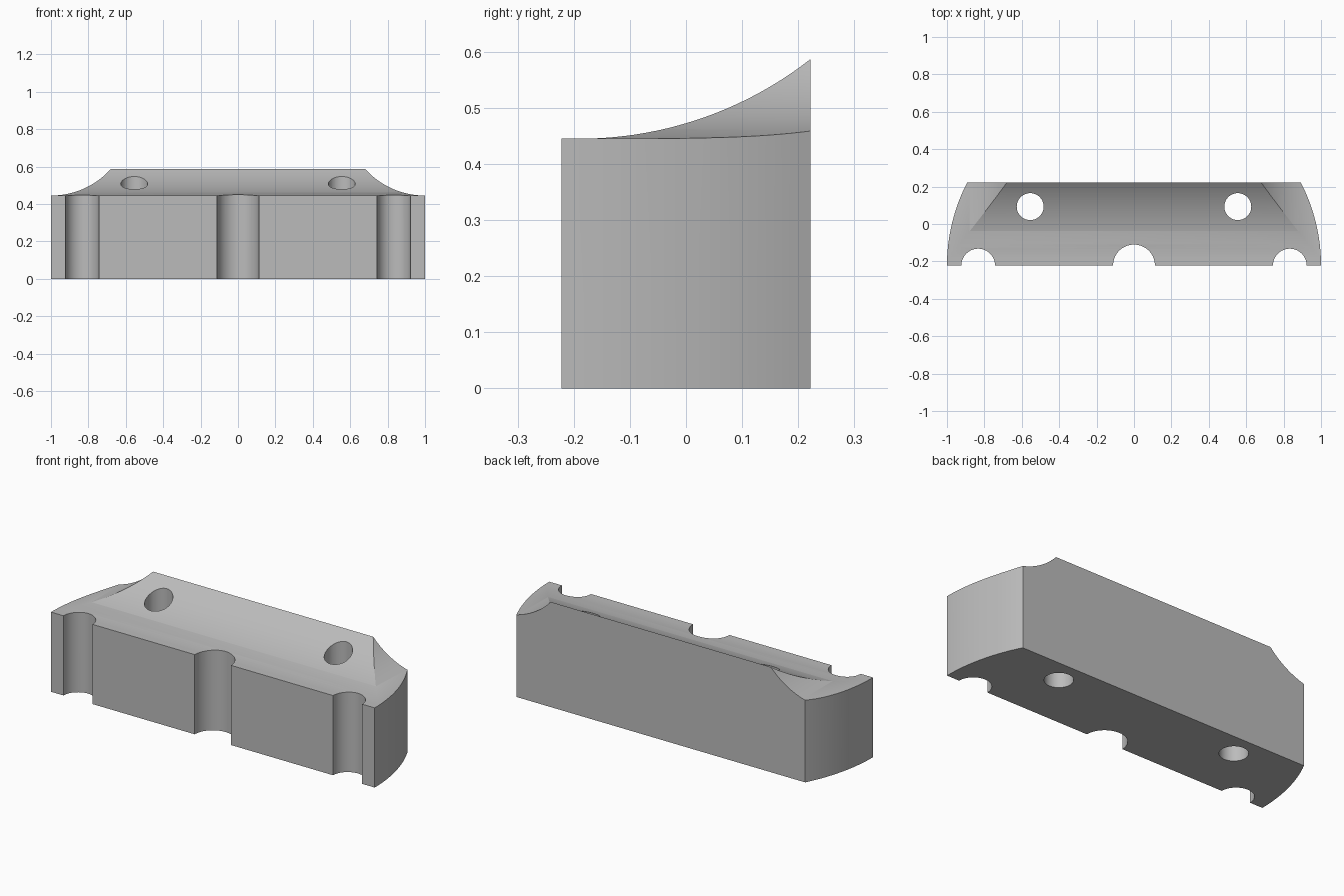
import bpy
import bmesh
from math import sin, cos, pi, asin, radians
from mathutils import Vector

old = bpy.data.objects.get("Cube")
if old:
    bpy.data.objects.remove(old, do_unlink=True)

HALF_DEPTH = 0.222
BASE_TOP = 0.445
PEAK = 0.587


def arc(cx, cy, r, start, end, steps):
    """Points along a circular arc."""
    return [(cx + r * cos(start + (end - start) * i / steps),
             cy + r * sin(start + (end - start) * i / steps))
            for i in range(steps + 1)]


def prism(name, profile, to_3d, offset):
    """Extrude a closed 2D profile by an offset vector."""
    bm = bmesh.new()
    face = bm.faces.new([bm.verts.new(to_3d(a, b)) for a, b in profile])
    out = bmesh.ops.extrude_face_region(bm, geom=[face])
    moved = [v for v in out["geom"] if isinstance(v, bmesh.types.BMVert)]
    bmesh.ops.translate(bm, verts=moved, vec=Vector(offset))
    bmesh.ops.recalc_face_normals(bm, faces=bm.faces)
    mesh = bpy.data.meshes.new(name)
    bm.to_mesh(mesh)
    bm.free()
    obj = bpy.data.objects.new(name, mesh)
    bpy.context.collection.objects.link(obj)
    return obj


def carve(target, cutter, operation):
    """Apply a boolean and discard the cutter."""
    cutter.hide_render = True
    mod = target.modifiers.new("carve", "BOOLEAN")
    mod.solver = "EXACT"
    mod.operation = operation
    mod.object = cutter
    bpy.context.view_layer.objects.active = target
    bpy.ops.object.modifier_apply(modifier=mod.name)
    bpy.data.objects.remove(cutter, do_unlink=True)


# Plan outline: three front notches, bowed ends, flat back
outline = []
for x, r in ((-0.833, 0.09), (0, 0.112), (0.833, 0.09)):
    outline += arc(x, -HALF_DEPTH, r, pi, 0, 32)
end_radius = 0.965
sweep = asin(2 * HALF_DEPTH / end_radius)
right_end = arc(1 - end_radius, -HALF_DEPTH, end_radius, 0, sweep, 16)
outline += right_end + [(-x, y) for x, y in reversed(right_end)]
block = prism("block", outline, lambda x, y: (x, y, 0), (0, 0, 0.8))

# Long concave slope rising to the back
run = HALF_DEPTH + 0.19
rise = PEAK - BASE_TOP
r = (run ** 2 + rise ** 2) / (2 * rise)
slope = [(-0.4, -0.1), (-0.4, BASE_TOP)]
slope += arc(-0.19, BASE_TOP + r, r, -pi / 2, asin(run / r) - pi / 2, 32)
slope += [(0.4, PEAK), (0.4, -0.1)]
carve(block, prism("slope_envelope", slope, lambda y, z: (-1.2, y, z), (2.4, 0, 0)), "INTERSECT")

# Concave scoops falling to both ends
run = 0.32
r = (run ** 2 + rise ** 2) / (2 * rise)
scoop = arc(1, BASE_TOP + r, r, -pi / 2, -pi / 2 - asin(run / r), 32)
half = [(1.1, -0.1), (1.1, BASE_TOP)] + scoop + [(0.66, PEAK + 0.03)]
ends = half + [(-x, z) for x, z in reversed(half)]
carve(block, prism("end_envelope", ends, lambda x, z: (x, -0.5, z), (0, 1, 0)), "INTERSECT")

# Vertical through holes
for x in (-0.555, 0.555):
    circle = arc(x, 0.093, 0.072, 0, 2 * pi, 48)[:-1]
    carve(block, prism("hole_cutter", circle, lambda a, b: (a, b, -0.1), (0, 0, 1)), "DIFFERENCE")

# Plain grey finish
grey = bpy.data.materials.new("plain grey")
grey.use_nodes = True
colour = (0.5, 0.5, 0.5, 1)
grey.diffuse_color = colour
grey.node_tree.nodes["Principled BSDF"].inputs["Base Color"].default_value = colour
block.data.materials.clear()
block.data.materials.append(grey)

bpy.ops.object.select_all(action="DESELECT")
block.select_set(True)
bpy.context.view_layer.objects.active = block
bpy.ops.object.shade_smooth_by_angle(angle=radians(20))
